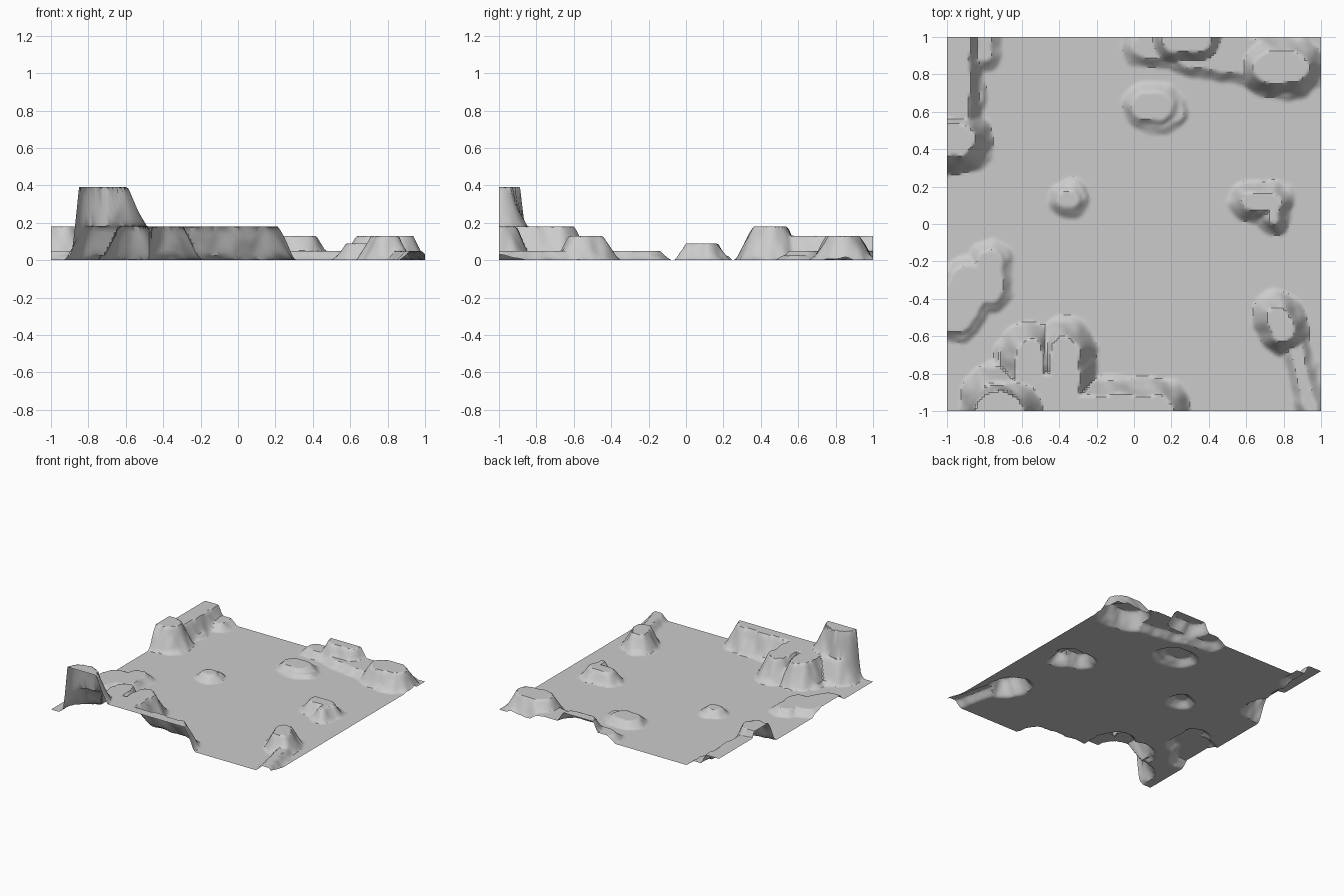
import bpy, math
from mathutils import Vector, noise

if "Cube" in bpy.data.objects:
    bpy.data.objects.remove(bpy.data.objects["Cube"])

N = 160  # grid cells per side

# Flat tops by height: stretched blobs (centre x, y, half-stretch x, y, radius)
TERRACES = {
    # front-left plateau with lobes, back-left butte
    .18: [(-.22, -1, .35, 0, .085), (-.48, -.9, .07, 0, .1), (-.37, -.79, 0, .11, .08),
          (-.56, -.79, 0, .1, .075), (-.67, -.93, .07, 0, .09), (-.97, .45, .03, 0, .09)],
    # back-left corner plateau, two back mesas, right butte
    .13: [(-1, .8, 0, .2, .12), (.28, 1, .06, 0, .08), (.785, .84, .065, 0, .085),
          (.785, -.535, .015, -.035, .06)],
    # outcrop right of centre
    .09: [(.68, .12, .06, 0, .045), (.75, .05, 0, .02, .025)],
    # low left mesa, small outcrops, back shelves, right trailing ridge
    .05: [(-.77, -.28, 0, .07, .07), (-.92, -.4, .04, .07, .11), (-.35, .13, .01, 0, .045),
          (.1, .63, .035, 0, .075), (-.8, .96, 0, .05, .04), (.1, .95, .05, 0, .06),
          (.45, .92, .15, -.02, .1), (.905, -.825, .045, -.175, .03)],
}


def blob_distance(p, x, y, dx, dy, r):
    centre, arm = Vector((x, y)), Vector((dx, dy))
    q = p - centre
    t = max(-1, min(1, q.dot(arm) / max(arm.length_squared, 1e-9)))
    return (q - arm * t).length - r


def cliff(top, slope, d):
    return top * max(0, min(1, 1 - d / slope)) ** 1.15


def height(x, y):
    p = Vector((x, y))
    wobble = .014 * noise.noise(Vector((x * 14, y * 14, 0)))
    lobes = .05 * max(0, noise.noise(Vector((x * 5, y * 5, 3))))
    # front-left tower: steep sides with one leaning right flank
    z = max(cliff(.39, .05, wobble + blob_distance(p, -.725, -1, .015, 0, .11)),
            cliff(.39, .21, wobble + blob_distance(p, -.64, -1, 0, 0, .05)))
    # terraces, each with a low rubble skirt
    for top, blobs in TERRACES.items():
        slope = .04 + .3 * top
        for blob in blobs:
            d = blob_distance(p, *blob) + wobble
            z = max(z, cliff(top, slope, d), cliff(.025, .03, d - slope + .03 - lobes))
    return z


# Terrain sheet: flat floor raised into flat-topped mesas, open underneath
verts = [(-1 + 2 * i / N, -1 + 2 * j / N, height(-1 + 2 * i / N, -1 + 2 * j / N))
         for j in range(N + 1) for i in range(N + 1)]
faces = [(k, k + 1, k + N + 2, k + N + 1)
         for j in range(N) for k in range(j * (N + 1), j * (N + 1) + N)]
mesh = bpy.data.meshes.new("mesa_terrain")
mesh.from_pydata(verts, [], faces)
terrain = bpy.data.objects.new("mesa_terrain", mesh)
bpy.context.collection.objects.link(terrain)
bpy.context.view_layer.objects.active = terrain
terrain.select_set(True)
bpy.ops.object.shade_smooth_by_angle(angle=math.radians(35))
